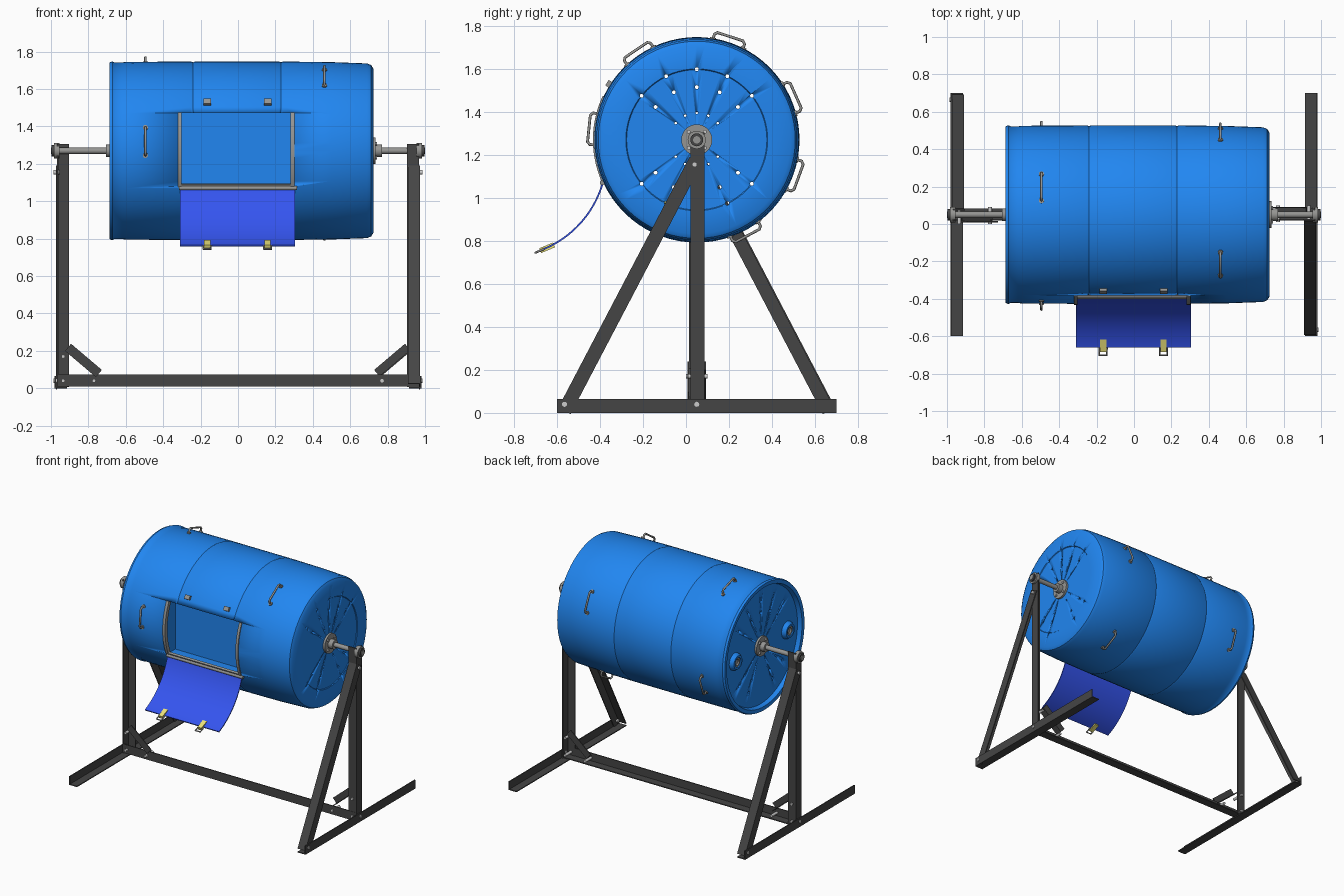
import bpy, bmesh
from math import sin, cos, pi, radians
from mathutils import Vector, Matrix

if "Cube" in bpy.data.objects:
    bpy.data.objects.remove(bpy.data.objects["Cube"])

CY, CZ = 0.05, 1.27          # drum axis


def material(name, rgb):
    m = bpy.data.materials.new(name)
    m.diffuse_color = (*rgb, 1)
    m.use_nodes = True
    m.node_tree.nodes["Principled BSDF"].inputs["Base Color"].default_value = m.diffuse_color
    return m


BLUE = material("drum_blue", (0.015, 0.24, 0.88))
DOOR = material("door_blue", (0.035, 0.09, 0.87))
DARK = material("dark_steel", (0.06, 0.06, 0.06))
STEEL = material("steel", (0.3, 0.3, 0.29))
YELLOW = material("pale_yellow", (0.85, 0.78, 0.2))


def finish(name, bm, mat=None):
    bmesh.ops.remove_doubles(bm, verts=bm.verts, dist=1e-5)
    bmesh.ops.recalc_face_normals(bm, faces=bm.faces)
    me = bpy.data.meshes.new(name)
    bm.to_mesh(me)
    bm.free()
    ob = bpy.data.objects.new(name, me)
    bpy.context.collection.objects.link(ob)
    if mat:
        me.materials.append(mat)
    bpy.ops.object.select_all(action='DESELECT')
    ob.select_set(True)
    bpy.context.view_layer.objects.active = ob
    bpy.ops.object.shade_smooth_by_angle(angle=radians(35))
    return ob


def add_cyl(bm, p0, p1, r, n):
    p0, p1 = Vector(p0), Vector(p1)
    d = p1 - p0
    m = Matrix.Translation((p0 + p1) / 2) @ d.to_track_quat('Z', 'Y').to_matrix().to_4x4()
    bmesh.ops.create_cone(bm, cap_ends=True, segments=n, radius1=r, radius2=r, depth=d.length, matrix=m)


def cyl(name, p0, p1, r, mat=STEEL, n=24):
    bm = bmesh.new()
    add_cyl(bm, p0, p1, r, n)
    return finish(name, bm, mat)


def box(name, c, size, mat=STEEL, rx=0.0, rz=0.0):
    bm = bmesh.new()
    m = (Matrix.Translation(c) @ Matrix.Rotation(rz, 4, 'Z') @ Matrix.Rotation(rx, 4, 'X')
         @ Matrix.Diagonal((*size, 1)))
    bmesh.ops.create_cube(bm, size=1, matrix=m)
    return finish(name, bm, mat)


def grid_skin(name, rings, mat, closed=False):
    # skin a list of closed section loops
    bm = bmesh.new()
    vs = [[bm.verts.new(p) for p in ring] for ring in rings]
    n, k = len(vs), len(vs[0])
    for i in range(n if closed else n - 1):
        for j in range(k):
            a, b = vs[i], vs[(i + 1) % n]
            bm.faces.new((a[j], a[(j + 1) % k], b[(j + 1) % k], b[j]))
    if not closed:
        bm.faces.new(vs[0])
        bm.faces.new(vs[-1])
    bmesh.ops.dissolve_degenerate(bm, dist=1e-6, edges=bm.edges)
    return finish(name, bm, mat)


def lathe(name, prof, mat, cy=CY, cz=CZ, n=72):
    rings = [[(x, cy + r * cos(2 * pi * i / n), cz + r * sin(2 * pi * i / n)) for x, r in prof] for i in range(n)]
    return grid_skin(name, rings, mat, closed=True)


def arc_band(name, x0, x1, cy, cz, r0, r1, a0, a1, mat, n=16):
    rings = []
    for i in range(n + 1):
        a = radians(a0 + (a1 - a0) * i / n)
        rings.append([(x, cy + r * cos(a), cz + r * sin(a)) for x, r in ((x0, r0), (x1, r0), (x1, r1), (x0, r1))])
    return grid_skin(name, rings, mat)


def angle_iron(name, p0, p1, u, v, w=0.065, t=0.007):
    u, v = Vector(u), Vector(v)
    sec = [Vector(), u * w, u * w + v * t, u * t + v * t, u * t + v * w, v * w]
    return grid_skin(name, [[Vector(p) + s for s in sec] for p in (p0, p1)], DARK)


def wire(name, pts, r, mat=STEEL):
    cu = bpy.data.curves.new(name, 'CURVE')
    cu.dimensions = '3D'
    cu.bevel_depth, cu.bevel_resolution, cu.use_fill_caps = r, 2, True
    sp = cu.splines.new('POLY')
    sp.points.add(len(pts) - 1)
    for q, p in zip(sp.points, pts):
        q.co = (*p, 1)
    cu.materials.append(mat)
    ob = bpy.data.objects.new(name, cu)
    bpy.context.collection.objects.link(ob)


def polar(x, a, r):
    a = radians(a)
    return Vector((x, CY + r * cos(a), CZ + r * sin(a)))


# drum: hollow lathed shell
drum = lathe("drum", [
    (-.655, 0), (-.655, .435), (-.685, .445), (-.687, .472), (-.672, .478), (-.66, .472), (-.62, .472),
    (-.6, .475), (-.25, .477), (-.24, .473), (-.23, .477), (.22, .477), (.23, .473), (.24, .477),
    (.5, .474), (.69, .467), (.712, .458), (.725, .437), (.725, .33), (.72, .326), (.72, 0),
    (.705, 0), (.705, .42), (.685, .452), (0, .464), (-.62, .458), (-.64, .43), (-.64, 0)], BLUE)

# door opening and ventilation holes
bm = bmesh.new()
bmesh.ops.create_cube(bm, size=1, matrix=Matrix.Translation((-.005, -.5, 1.277)) @ Matrix.Diagonal((.61, .4, .39, 1)))
for R, hr in ((.328, .009), (.245, .009), (.125, .006)):
    for k in (-6, -5, -2, -1, 0, 1, 2, 5, 6):
        a = 90 + k * 360 / 14
        add_cyl(bm, polar(-.8, a, R), polar(.8, a, R), hr, 10)
cutter = finish("cutter", bm)
cutter.hide_render = True
mod = drum.modifiers.new("cut", 'BOOLEAN')
mod.operation, mod.solver, mod.object = 'DIFFERENCE', 'EXACT', cutter
bpy.context.view_layer.objects.active = drum
bpy.ops.object.modifier_apply(modifier="cut")
bpy.data.objects.remove(cutter)

# opening frame, hinge and door swung down
for x in (-.312, .292):
    arc_band("opening_side_frame", x - .01, x + .01, CY, CZ, .455, .483, 155, 204, STEEL)
arc_band("opening_sill", -.31, .30, CY, CZ, .465, .482, 202, 205.5, STEEL, 3)
cyl("hinge_barrel", (-.315, -.39, 1.07), (.315, -.39, 1.07), .011)
arc_band("door", -.31, .305, -.843, 1.20, .470, .478, -15.3, -67.3, DOOR, 24)

# latches on the door tip, catches above the opening
tip, out = Vector((0, -.66, .762)), Vector((0, -.922, -.386))
for x in (-.165, .158):
    c = tip + Vector((x, 0, 0))
    box("door_latch", c - out * .015, (.034, .07, .024), YELLOW, radians(22.7))
    e = Vector((.02, 0, 0))
    wire("latch_loop", [c - e, c - e + out * .045, c + e + out * .045, c + e], .005)
    box("latch_catch", polar(x, 147.5, .484), (.04, .022, .03), STEEL, radians(-32.5))

# drum handles
for x, angles in ((-.495, (72, 174, -20)), (.462, (124, 24, -62))):
    for a in angles:
        wire("drum_handle", [polar(x, a + d, r) for d, r in
                             ((-9, .468), (-8.5, .498), (-7, .508), (7, .508), (8.5, .498), (9, .468))], .007)
        for d in (-9, 9):
            cyl("handle_foot", polar(x, a + d, .465), polar(x, a + d, .482), .014, n=12)

# bung caps on the recessed left head
for y in (-.31, .31):
    lathe("bung_ring", [(-.65, .03), (-.65, .065), (-.67, .06), (-.685, .05), (-.685, .035)], BLUE, CY + y, CZ, 32)
    lathe("bung_cap", [(-.65, 0), (-.65, .036), (-.678, .036), (-.678, .022), (-.668, .02), (-.668, 0)],
          STEEL, CY + y, CZ, 24)

# shaft and mixing ribbons inside
cyl("shaft", (-1, CY, CZ), (1, CY, CZ), .017)
for s in (-1, 1):
    rings = []
    for i in range(21):
        f = pi * i / 20
        x = .06 + .16 * i / 20
        rings.append([(s * (x + dx), CY + r * cos(f), CZ + r * sin(f))
                      for dx, r in ((-.01, .13), (.045, .13), (.045, .137), (-.01, .137))])
    grid_skin("mixing_ribbon", rings, STEEL)
box("mixing_blade", (-.18, -.07, .97), (.36, .09, .008), YELLOW, radians(15), radians(-20))

# stand: one side frame, repeated by a half turn about the centre
for s in (-1, 1):
    def P(x, y, z):
        return Vector((s * x, CY + s * y, z))

    def D(x, y, z):
        return Vector((s * x, s * y, z))
    angle_iron("foot", P(.98, -.65, 0), P(.98, .65, 0), D(0, 0, 1), D(-1, 0, 0))
    angle_iron("post", P(.968, -.03, .007), P(.968, -.03, 1.305), D(0, 1, 0), D(-1, 0, 0))
    u = D(0, .881, -.473)
    angle_iron("diagonal_leg", P(.974, -.615, .01) - u * .0325, P(.974, -.005, 1.175) - u * .0325, u, D(-1, 0, 0))
    g = D(-.68, 0, -.73)
    g = D(-.576, 0, .0) + Vector((0, 0, -.817))
    angle_iron("corner_brace", P(.925, .042, .2), P(.76, .042, .06), g * -1 * .0 + D(-.647, 0, 0) + Vector((0, 0, .762)),
               D(0, -1, 0), .05)
    # bolts
    for y, z in ((-.615, .04), (0, .04), (-.01, 1.155)):
        cyl("frame_bolt", P(.955, y, z), P(.986, y, z), .012, None, 12)
    for x, z in ((.77, .04), (.935, .04), (.935, .17)):
        cyl("brace_bolt", P(x, -.04, z), P(x, .05, z), .01, None, 12)
    # hub flange on the drum and bearing on the post
    e = .72 if s > 0 else .655
    cyl("hub_flange", P(e - .002, 0, CZ), P(e + .015, 0, CZ), .072, n=32)
    cyl("hub_boss", P(e, 0, CZ), P(e + .05, 0, CZ), .034)
    cyl("bearing", P(.955, 0, CZ), P(.985, 0, CZ), .042, n=32)
    cyl("bearing_collar", P(.98, 0, CZ), P(.996, 0, CZ), .03, DARK)
    for k in range(4):
        a = pi / 4 + k * pi / 2
        y, z = .053 * cos(a), CZ + .053 * sin(a)
        cyl("hub_bolt", P(e, y, z), P(e + .024, y, z), .009, None, 8)

# cross beam between the side frames
angle_iron("cross_beam", (-.965, CY - .032, .01), (.965, CY - .032, .01), (0, 0, 1), (0, 1, 0))
